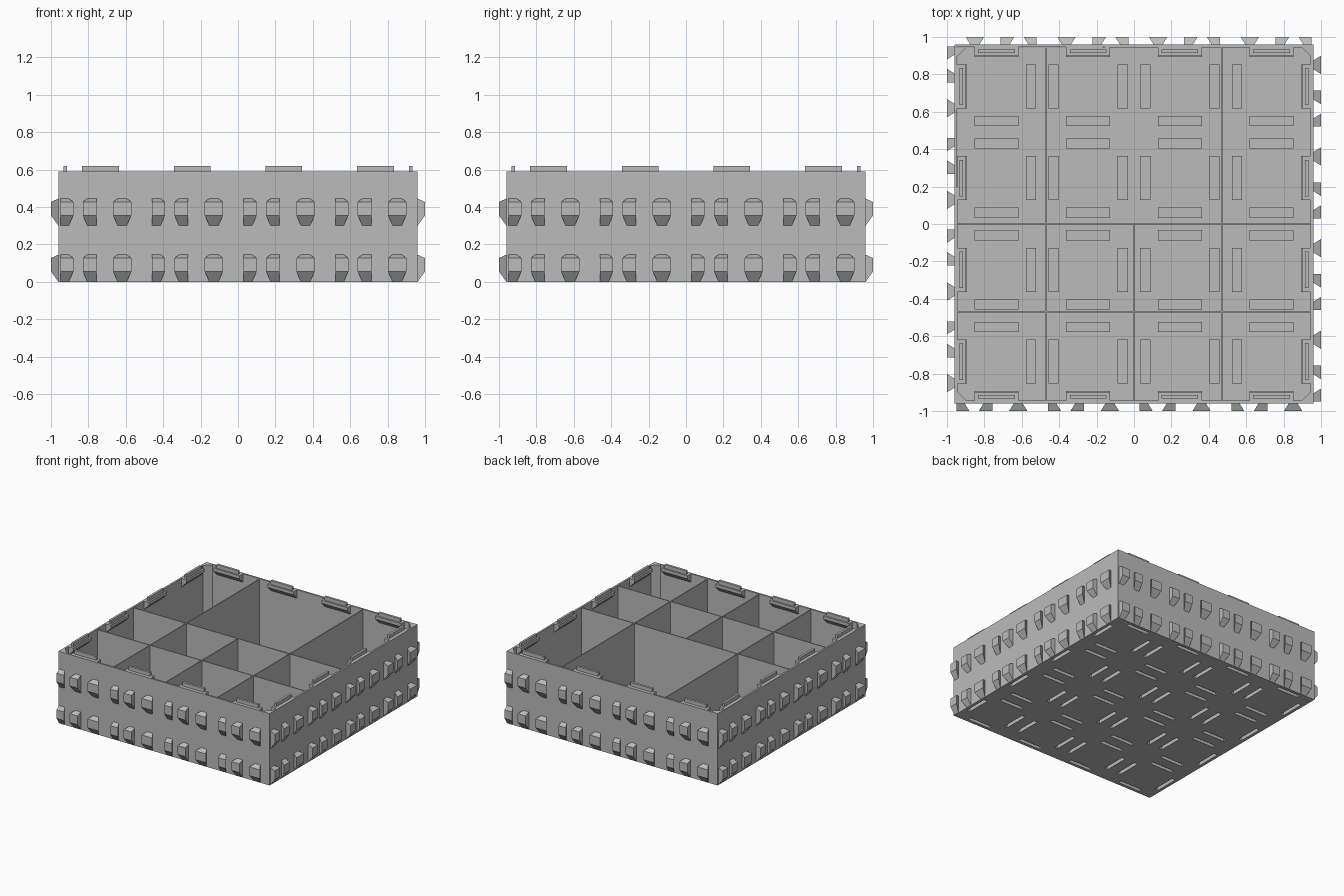
import bpy, bmesh
from math import pi
from mathutils import Matrix, Vector

if "Cube" in bpy.data.objects:
    bpy.data.objects.remove(bpy.data.objects["Cube"])

grey = bpy.data.materials.new("light_grey_plastic")
grey.use_nodes = True
grey.diffuse_color = (0.5, 0.5, 0.5, 1)
grey.node_tree.nodes["Principled BSDF"].inputs["Base Color"].default_value = (0.5, 0.5, 0.5, 1)

HALF, INNER, TOP = 0.96, 0.945, 0.59
FLOOR = 0.015
UNIT = 0.49
CENTRES = [(i - 1.5) * UNIT for i in range(4)]


def loft(bm, ring_a, ring_b, turn=0):
    """Closed solid between two matching rings, turned by quarter turns about z."""
    rot = Matrix.Rotation(turn * pi / 2, 3, 'Z')
    a = [bm.verts.new(rot @ Vector(p)) for p in ring_a]
    b = [bm.verts.new(rot @ Vector(p)) for p in ring_b]
    bm.faces.new(a)
    bm.faces.new(b)
    for i in range(len(a)):
        j = (i + 1) % len(a)
        bm.faces.new((a[i], a[j], b[j], b[i]))


def prism(bm, outline, z0, z1, turn=0):
    loft(bm, [(x, y, z0) for x, y in outline], [(x, y, z1) for x, y in outline], turn)


def box(bm, x0, x1, y0, y1, z0, z1, turn=0):
    prism(bm, [(x0, y0), (x1, y0), (x1, y1), (x0, y1)], z0, z1, turn)


def finish(bm, name):
    bmesh.ops.recalc_face_normals(bm, faces=bm.faces)
    mesh = bpy.data.meshes.new(name)
    bm.to_mesh(mesh)
    bm.free()
    mesh.materials.append(grey)
    obj = bpy.data.objects.new(name, mesh)
    bpy.context.collection.objects.link(obj)
    return obj


def slot_boxes(name, length, width, z0, z1):
    """Four slots around the centre of each unit of the floor."""
    bm = bmesh.new()
    l, w = length / 2, width / 2
    for cx in CENTRES:
        for cy in CENTRES:
            for side in (-0.185, 0.185):
                box(bm, cx - l, cx + l, cy + side - w, cy + side + w, z0, z1)
                box(bm, cx + side - w, cx + side + w, cy - l, cy + l, z0, z1)
    return finish(bm, name)


# Outer walls with filled inner corners
bm = bmesh.new()
for k in range(4):
    prism(bm, [(-HALF, -HALF), (HALF, -HALF), (INNER, -INNER), (-INNER, -INNER)], 0, TOP, k)
    prism(bm, [(-INNER, -INNER), (-INNER + 0.05, -INNER), (-INNER, -INNER + 0.05)], FLOOR, TOP, k)
finish(bm, "outer_walls")

# Floor plate and raised slot housings, cut from below
bm = bmesh.new()
box(bm, -INNER, INNER, -INNER, INNER, 0, FLOOR)
floor = finish(bm, "floor")
housings = slot_boxes("slot_housings", 0.235, 0.054, FLOOR, 0.05)
cutter = slot_boxes("slot_cutter", 0.205, 0.03, -0.02, 0.04)
cutter.hide_render = True
for obj in (floor, housings):
    mod = obj.modifiers.new("slots", 'BOOLEAN')
    mod.operation = 'DIFFERENCE'
    mod.solver = 'EXACT'
    mod.object = cutter
    bpy.context.view_layer.objects.active = obj
    bpy.ops.object.modifier_apply(modifier=mod.name)
bpy.data.objects.remove(cutter)

# Thin dividers: one large, two tall and eight small compartments
bm = bmesh.new()
t, step, rim = 0.004, 0.47, 0.585
for x, end in ((-step, INNER), (0, 0), (step, INNER)):
    box(bm, x - t, x + t, -INNER, end, FLOOR, rim)
for y in (-step, 0):
    box(bm, -INNER, INNER, y - t, y + t, FLOOR, rim)
finish(bm, "dividers")

# Stacking tabs on tapered brackets inside the rim
brackets, tabs = bmesh.new(), bmesh.new()
for k in range(4):
    for c in CENTRES:
        profile = [(-INNER, TOP), (-0.9, TOP), (-0.9, 0.565), (-INNER, 0.52)]
        loft(brackets, [(c - 0.118, y, z) for y, z in profile],
             [(c + 0.118, y, z) for y, z in profile], k)
        box(tabs, c - 0.098, c + 0.098, -0.932, -0.913, TOP, 0.62, k)
finish(brackets, "tab_brackets")
finish(tabs, "stacking_tabs")

# Dovetail knobs: (left, right, left flare, right flare) within each unit
KNOBS = [(-0.215, -0.145, 0, 0.025), (-0.095, -0.022, 0.025, 0), (0.067, 0.165, 0.025, 0.025)]
for row, base in (("lower", 0.0), ("upper", 0.3)):
    bm = bmesh.new()
    for k in range(4):
        for c in CENTRES:
            for x0, x1, f0, f1 in KNOBS:
                a, b = c + x0, c + x1
                low, high = base + 0.055, base + 0.127
                inner = [(a + f0, -HALF, base), (b - f1, -HALF, base),
                         (b - f1, -HALF, base + 0.145), (a + f0, -HALF, base + 0.145)]
                outer = [(a, -1, low), (b, -1, low), (b, -1, high), (a, -1, high)]
                loft(bm, inner, outer, k)
    finish(bm, row + "_dovetail_knobs")
